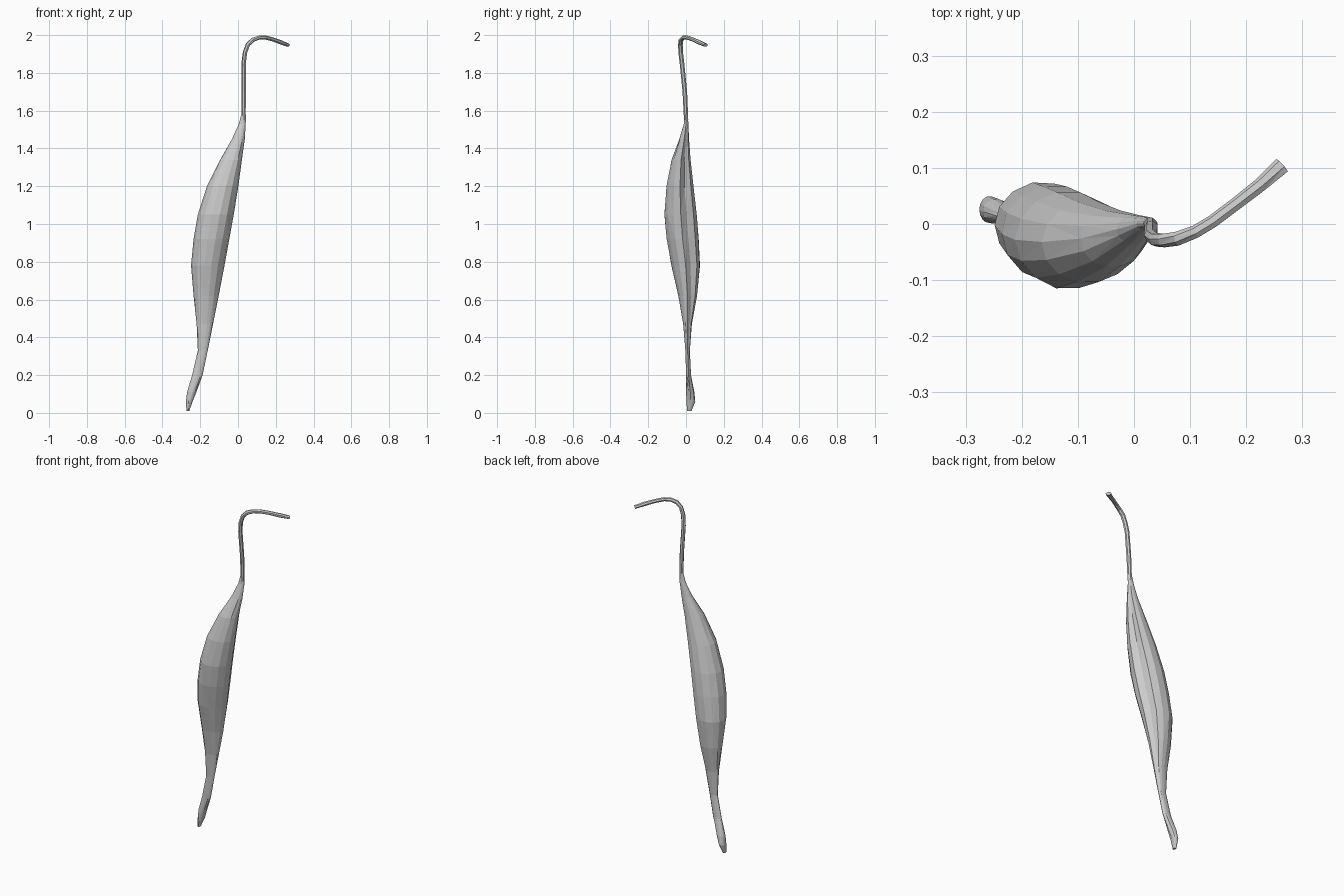
import bpy, bmesh, math, random
from mathutils import Vector

random.seed(4)


def make_object(name, bm):
    bmesh.ops.recalc_face_normals(bm, faces=bm.faces)
    mesh = bpy.data.meshes.new(name)
    bm.to_mesh(mesh)
    bm.free()
    obj = bpy.data.objects.new(name, mesh)
    bpy.context.collection.objects.link(obj)
    return obj


def loft(name, rings):
    bm = bmesh.new()
    loops = [[bm.verts.new(p) for p in ring] for ring in rings]
    n = len(loops[0])
    for a, b in zip(loops, loops[1:]):
        for i in range(n):
            j = (i + 1) % n
            bm.faces.new((a[i], a[j], b[j], b[i]))
    bm.faces.new(loops[0])
    bm.faces.new(loops[-1])
    bmesh.ops.triangulate(bm, faces=bm.faces)
    return make_object(name, bm)


# Swollen pod: z, x range, y range, seam groove depth
SECTIONS = [
    (0.01, -0.273, -0.258, 0.005, 0.030, 0.0),
    (0.06, -0.276, -0.240, 0.002, 0.050, 0.0),
    (0.11, -0.270, -0.220, 0.000, 0.045, 0.1),
    (0.20, -0.243, -0.187, 0.000, 0.027, 0.1),
    (0.33, -0.213, -0.160, -0.004, 0.021, 0.1),
    (0.47, -0.219, -0.131, -0.016, 0.032, 0.15),
    (0.62, -0.237, -0.101, -0.043, 0.060, 0.2),
    (0.78, -0.251, -0.071, -0.080, 0.076, 0.2),
    (0.92, -0.237, -0.044, -0.106, 0.070, 0.2),
    (1.05, -0.213, -0.022, -0.117, 0.061, 0.2),
    (1.20, -0.165, 0.002, -0.106, 0.042, 0.25),
    (1.34, -0.096, 0.021, -0.078, 0.026, 0.25),
    (1.45, -0.032, 0.036, -0.036, 0.017, 0.2),
    (1.53, 0.004, 0.041, -0.012, 0.013, 0.0),
    (1.58, 0.017, 0.042, -0.008, 0.010, 0.0),
]
SIDES = 14
pod = []
for z, x0, x1, y0, y1, groove in SECTIONS:
    ring = []
    for i in range(SIDES):
        a = math.tau * i / SIDES
        r = 1 - (groove if i == 1 else 0)
        r *= random.uniform(0.97, 1.0)
        ring.append(((x0 + x1) / 2 + r * math.cos(a) * (x1 - x0) / 2,
                     (y0 + y1) / 2 + r * math.sin(a) * (y1 - y0) / 2, z))
    pod.append(ring)
loft("pod", pod)

# Hooked stem: x, y, z, radius
PATH = [
    (0.030, 0.001, 1.55, 0.012), (0.031, -0.006, 1.70, 0.013),
    (0.030, -0.021, 1.85, 0.013), (0.038, -0.028, 1.91, 0.013),
    (0.053, -0.029, 1.95, 0.013), (0.078, -0.026, 1.975, 0.013),
    (0.110, -0.014, 1.987, 0.012), (0.140, 0.004, 1.988, 0.012),
    (0.180, 0.034, 1.978, 0.012), (0.225, 0.069, 1.962, 0.013),
    (0.264, 0.104, 1.947, 0.016),
]
points = [Vector(p[:3]) for p in PATH]
side = Vector((-0.6, 0.8, 0))
stem = []
for k, p in enumerate(points):
    t = (points[min(k + 1, len(points) - 1)] - points[max(k - 1, 0)]).normalized()
    u = (side - t * side.dot(t)).normalized()
    v = t.cross(u)
    r = PATH[k][3]
    flat = 0.55 if k == len(points) - 1 else 0.9
    stem.append([p + u * r * math.cos(math.tau * i / 7)
                 + v * r * flat * math.sin(math.tau * i / 7) for i in range(7)])
loft("stem", stem)
